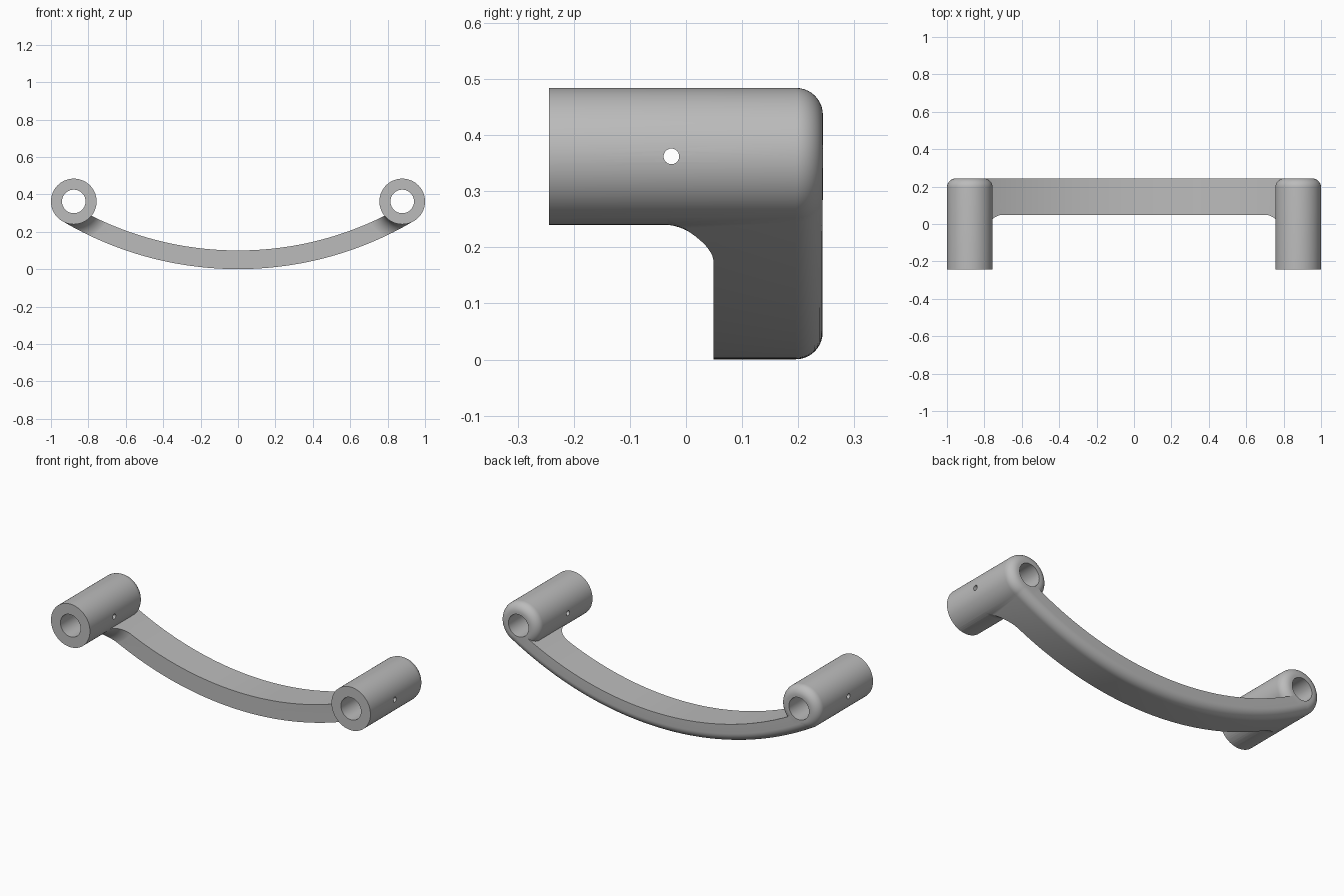
import bpy, bmesh
from math import sin, cos, pi, sqrt, atan2

cube = bpy.data.objects.get("Cube")
if cube:
    bpy.data.objects.remove(cube, do_unlink=True)

TUBE_X, TUBE_Z, TUBE_R, BORE_R = 0.878, 0.362, 0.122, 0.063
FRONT, BACK, BAR_FRONT = -0.244, 0.244, 0.049
ARC_R, BAR_THICK = 1.848, 0.1
ROUND, FLARE = 0.048, 0.09
TINY = 0.0004      # keeps touching surfaces apart for clean booleans
END = atan2(TUBE_X, ARC_R - TUBE_Z)

grey = bpy.data.materials.new("plain grey")
grey.use_nodes = True
grey.diffuse_color = (0.5, 0.5, 0.5, 1)
grey.node_tree.nodes["Principled BSDF"].inputs["Base Color"].default_value = (0.5, 0.5, 0.5, 1)


def skin(name, rings):
    """Join a row of closed rings into a capped solid."""
    bm = bmesh.new()
    loops = [[bm.verts.new(p) for p in ring] for ring in rings]
    n = len(loops[0])
    for a, b in zip(loops, loops[1:]):
        for i in range(n):
            j = (i + 1) % n
            bm.faces.new((a[i], a[j], b[j], b[i]))
    bm.faces.new(loops[0])
    bm.faces.new(loops[-1])
    bmesh.ops.recalc_face_normals(bm, faces=bm.faces)
    mesh = bpy.data.meshes.new(name)
    bm.to_mesh(mesh)
    bm.free()
    mesh.materials.append(grey)
    obj = bpy.data.objects.new(name, mesh)
    bpy.context.collection.objects.link(obj)
    return obj


def lathe(name, x, profile, segments=72):
    """Turn (radius, y) points around a tube axis."""
    angles = [2 * pi * i / segments for i in range(segments)]
    return skin(name, [[(x + r * cos(a), y, TUBE_Z + r * sin(a)) for a in angles]
                       for r, y in profile])


def combine(target, other, operation):
    """Apply a boolean and remove the helper solid."""
    other.hide_render = True
    mod = target.modifiers.new("cut", "BOOLEAN")
    mod.operation, mod.solver, mod.object = operation, "EXACT", other
    bpy.context.view_layer.objects.active = target
    bpy.ops.object.modifier_apply(modifier=mod.name)
    bpy.data.objects.remove(other, do_unlink=True)


# Curved bar with its lower back edge rounded
outer, back = ARC_R - TINY, BACK - TINY
section = [(ARC_R - BAR_THICK, FRONT / 3), (outer, FRONT / 3)]
for i in range(11):
    a = pi / 2 * i / 10
    section.append((outer - ROUND + ROUND * cos(a), back - ROUND + ROUND * sin(a)))
section.append((ARC_R - BAR_THICK, back))
STEPS = 80
bar = skin("handle", [[(r * sin(t), y, ARC_R - r * cos(t)) for r, y in section]
                      for t in (END * (2 * i / STEPS - 1) for i in range(STEPS + 1))])

# Trim the bar's front, leaving flares that blend into the tubes
face = BAR_FRONT - TINY
mask = skin("bar_trim", [[(x, y, z) for x, z in ((-2, -1), (2, -1), (2, 1), (-2, 1))]
                         for y in (face, 1)])
for side in (-1, 1):
    flare = []
    for i in range(15):
        a = pi / 2 * i / 14
        flare.append((TUBE_R - TINY + FLARE * (1 - cos(a)),
                      BAR_FRONT - FLARE + FLARE * sin(a)))
    flare.append((TUBE_R + FLARE, 0.1))
    combine(mask, lathe("flare", side * TUBE_X, flare), "UNION")
combine(bar, mask, "INTERSECT")

# End tubes with rounded backs
for side in (-1, 1):
    profile = [(TUBE_R, FRONT)]
    for i in range(11):
        a = pi / 2 * i / 10
        profile.append((TUBE_R - ROUND + ROUND * cos(a), BACK - ROUND + ROUND * sin(a)))
    combine(bar, lathe("tube", side * TUBE_X, profile), "UNION")

# Bores through the tubes
for side in (-1, 1):
    combine(bar, lathe("bore", side * TUBE_X, [(BORE_R, -1), (BORE_R, 1)], 64), "DIFFERENCE")

# Small pin hole across both tubes
pin = skin("pin_hole", [[(x, -0.026 + 0.014 * cos(a), TUBE_Z + 0.014 * sin(a))
                         for a in (2 * pi * i / 24 for i in range(24))] for x in (-2, 2)])
combine(bar, pin, "DIFFERENCE")

bpy.ops.object.select_all(action="DESELECT")
bar.select_set(True)
bpy.context.view_layer.objects.active = bar
bpy.ops.object.shade_smooth_by_angle(angle=pi / 6)
